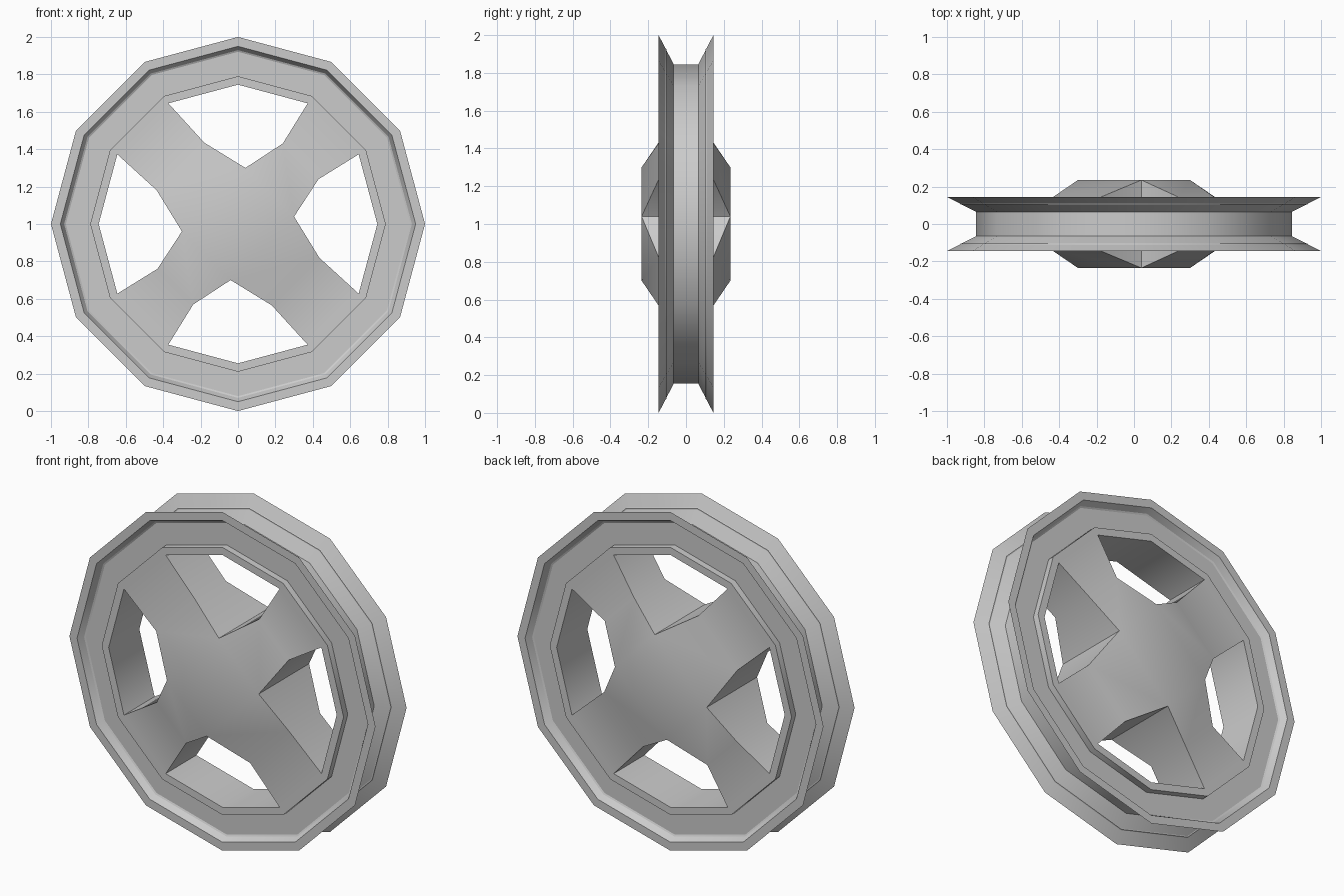
import bpy, bmesh, math

if "Cube" in bpy.data.objects:
    bpy.data.objects.remove(bpy.data.objects["Cube"])

SIDES = 12
CZ = 1.0  # axle height


def finish(bm, name, angle):
    bmesh.ops.recalc_face_normals(bm, faces=bm.faces[:])
    me = bpy.data.meshes.new(name)
    bm.to_mesh(me)
    bm.free()
    ob = bpy.data.objects.new(name, me)
    bpy.context.collection.objects.link(ob)
    bpy.ops.object.select_all(action='DESELECT')
    ob.select_set(True)
    bpy.context.view_layer.objects.active = ob
    bpy.ops.object.shade_smooth_by_angle(angle=math.radians(angle))
    return ob


# Rim: one closed (radius, y) section spun around the axle, mirrored in y
half = [(0.845, 0.065), (1.0, 0.145), (0.95, 0.145), (0.927, 0.104),
        (0.79, 0.104), (0.79, 0.143), (0.745, 0.143)]
section = half + [(r, -y) for r, y in reversed(half)]
bm = bmesh.new()
rings = []
for i in range(SIDES):
    a = math.tau * i / SIDES
    rings.append([bm.verts.new((r * math.sin(a), y, CZ + r * math.cos(a)))
                  for r, y in section])
n = len(section)
for i in range(SIDES):
    p, q = rings[i], rings[(i + 1) % SIDES]
    for j in range(n):
        k = (j + 1) % n
        bm.faces.new((p[j], p[k], q[k], q[j]))
rim = finish(bm, "wheel_rim", 35)

# Keep the tyre groove softly shaded across its floor corners
attr = rim.data.attributes.get("sharp_edge")
if attr:
    for e in rim.data.edges:
        co = [rim.data.vertices[v].co for v in e.vertices]
        if all(abs(abs(c.y) - 0.065) < 1e-4 for c in co):
            attr.data[e.index].value = False

# Spokes and hub: cross outline in a frame turned 45 degrees (u, v, y)
H, F = 0.235, 0.143
outline = [(0.24, -0.184, H), (0.474, -0.135, F), (0.72, -0.193, F),
           (0.72, 0.193, F), (0.474, 0.135, F),
           (0.24, 0.184, H), (0.18, 0.435, F), (0.193, 0.72, F),
           (-0.193, 0.72, F), (-0.18, 0.435, F)]
outline += [(-u, -v, y) for u, v, y in outline]
bm = bmesh.new()
s = math.sqrt(0.5)
front, back = [[bm.verts.new(((u - v) * s, side * y, CZ + (u + v) * s))
                for u, v, y in outline] for side in (-1, 1)]
for layer in (front, back):
    bm.faces.new([layer[i] for i in (0, 5, 10, 15)])
    for b in (0, 5, 10, 15):
        bm.faces.new([layer[i % 20] for i in (b, b + 1, b + 4, b + 5)])
        bm.faces.new([layer[i] for i in (b + 1, b + 2, b + 3, b + 4)])
for i in range(20):
    j = (i + 1) % 20
    bm.faces.new((front[i], front[j], back[j], back[i]))
finish(bm, "hub_and_spokes", 35)
